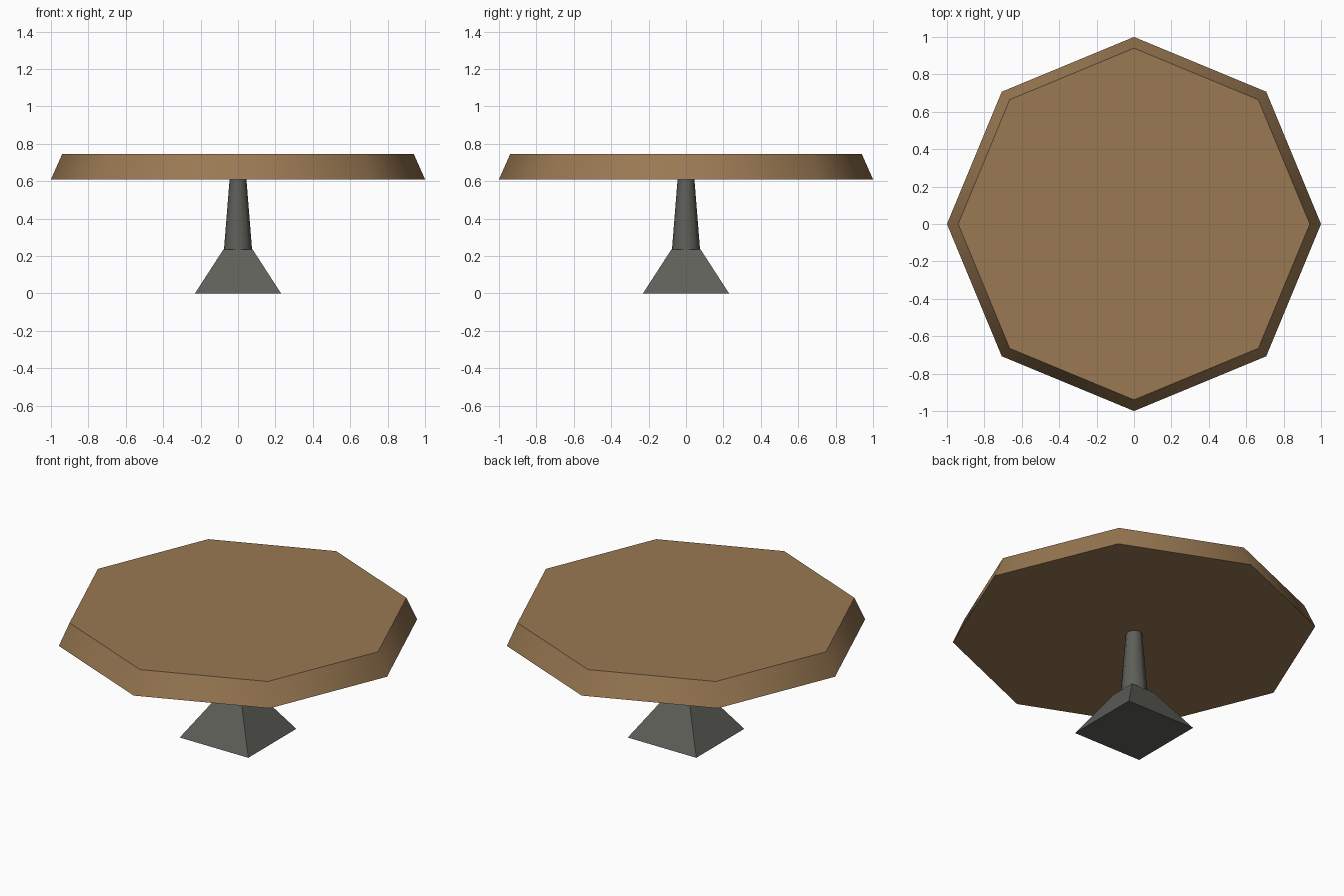
import bpy, math

if "Cube" in bpy.data.objects:
    bpy.data.objects.remove(bpy.data.objects["Cube"])


def material(name, rgb):
    m = bpy.data.materials.new(name)
    m.diffuse_color = (*rgb, 1.0)
    m.use_nodes = True
    m.node_tree.nodes["Principled BSDF"].inputs["Base Color"].default_value = m.diffuse_color
    return m


def frustum(name, sides, r_low, r_high, z_low, z_high, mat, turn=0.0, smooth=True):
    """Tapered prism with a vertex on +x (plus turn)."""
    ring = [(math.cos(turn + math.tau * i / sides), math.sin(turn + math.tau * i / sides))
            for i in range(sides)]
    verts = [(r * x, r * y, z) for r, z in ((r_low, z_low), (r_high, z_high)) for x, y in ring]
    faces = [(i, (i + 1) % sides, sides + (i + 1) % sides, sides + i) for i in range(sides)]
    faces += [tuple(reversed(range(sides))), tuple(range(sides, 2 * sides))]
    mesh = bpy.data.meshes.new(name)
    mesh.from_pydata(verts, [], faces)
    mesh.materials.append(mat)
    obj = bpy.data.objects.new(name, mesh)
    bpy.context.collection.objects.link(obj)
    if smooth:
        bpy.ops.object.select_all(action='DESELECT')
        obj.select_set(True)
        bpy.context.view_layer.objects.active = obj
        bpy.ops.object.shade_smooth_by_angle(angle=math.radians(50))
    return obj


wood = material("brown_wood", (0.32, 0.19, 0.086))
metal = material("grey_metal", (0.114, 0.114, 0.10))

# octagonal top with bevelled rim
frustum("table_top", 8, 1.0, 0.94, 0.61, 0.745, wood)
# tapered column
frustum("column", 8, 0.075, 0.045, 0.235, 0.61, metal)
# square flared foot
s = math.sqrt(2)
frustum("foot", 4, 0.23 * s, 0.078 * s, 0.0, 0.235, metal, turn=math.pi / 4, smooth=False)
